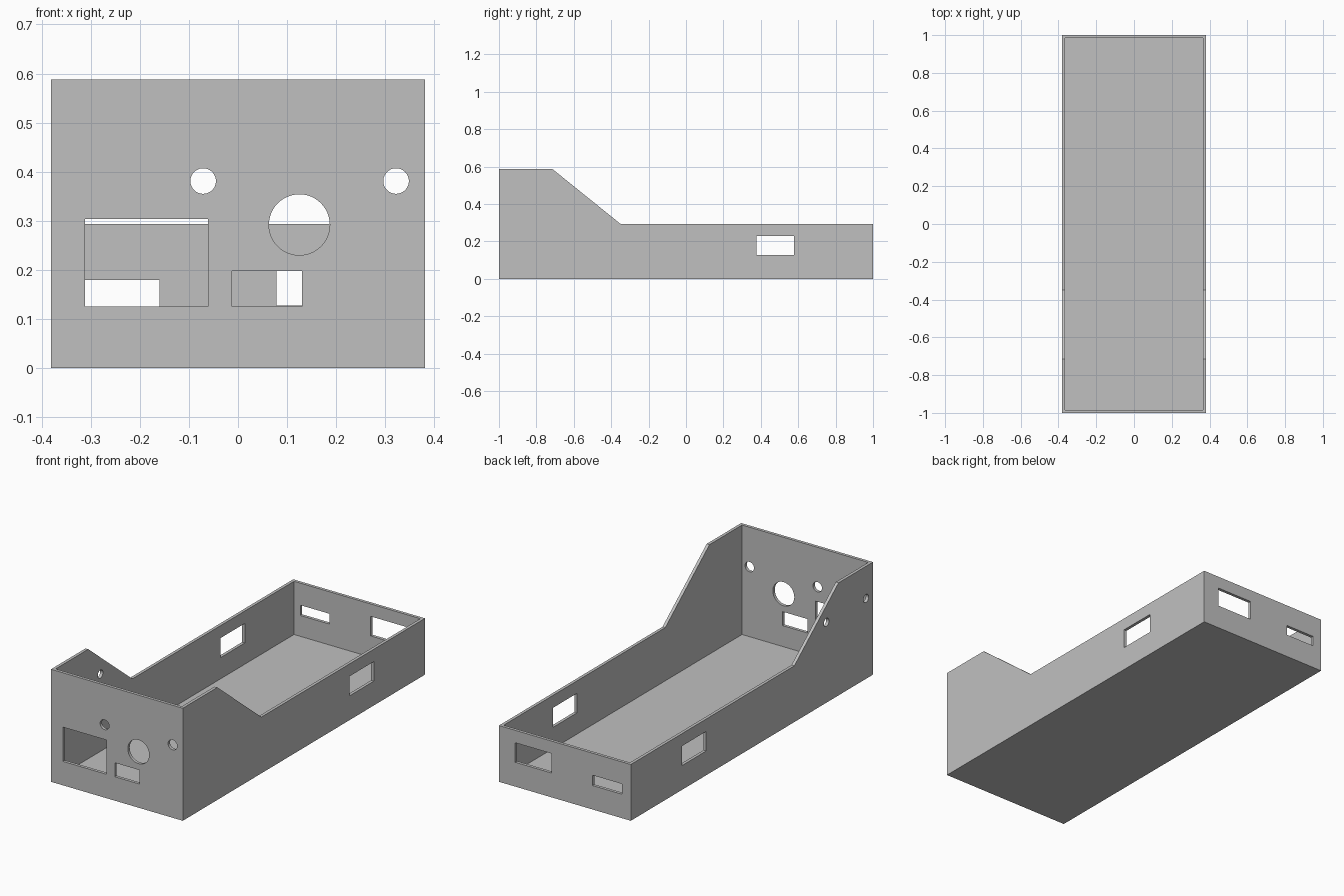
import bpy
import bmesh
from math import radians
from mathutils import Matrix, Vector

HALF_X, HALF_Y = 0.381, 1.0
WALL = 0.016
FLOOR = 0.016
LOW, HIGH = 0.294, 0.588

default = bpy.data.objects.get("Cube")
if default:
    bpy.data.objects.remove(default, do_unlink=True)

grey = bpy.data.materials.new("light_grey")
grey.use_nodes = True
colour = (0.53, 0.53, 0.53, 1)
grey.diffuse_color = colour
grey.node_tree.nodes["Principled BSDF"].inputs["Base Color"].default_value = colour


def make_object(name, bm):
    bmesh.ops.recalc_face_normals(bm, faces=bm.faces)
    mesh = bpy.data.meshes.new(name)
    bm.to_mesh(mesh)
    bm.free()
    mesh.materials.append(grey)
    obj = bpy.data.objects.new(name, mesh)
    bpy.context.collection.objects.link(obj)
    return obj


def box(name, low, high):
    low, high = Vector(low), Vector(high)
    bm = bmesh.new()
    bmesh.ops.create_cube(bm, size=1, matrix=Matrix.Translation((low + high) / 2)
                          @ Matrix.Diagonal((*(high - low), 1)))
    return make_object(name, bm)


def rod(name, centre, radius, axis):
    turn = Matrix.Rotation(radians(90), 4, "Y" if axis == "X" else "X")
    bm = bmesh.new()
    bmesh.ops.create_cone(bm, cap_ends=True, segments=48, radius1=radius, radius2=radius,
                          depth=WALL * 4, matrix=Matrix.Translation(centre) @ turn)
    return make_object(name, bm)


# Case: side profile with a raised front, extruded across the width
profile = [(-HALF_Y, 0), (HALF_Y, 0), (HALF_Y, LOW), (-0.35, LOW), (-0.715, HIGH), (-HALF_Y, HIGH)]
bm = bmesh.new()
side = bm.faces.new([bm.verts.new((-HALF_X, y, z)) for y, z in profile])
extruded = bmesh.ops.extrude_face_region(bm, geom=[side])["geom"]
bmesh.ops.translate(bm, vec=(2 * HALF_X, 0, 0),
                    verts=[v for v in extruded if isinstance(v, bmesh.types.BMVert)])
case = make_object("open_case", bm)

# Cavity, open at the top
cutters = [box("cavity", (WALL - HALF_X, WALL - HALF_Y, FLOOR), (HALF_X - WALL, HALF_Y - WALL, 1))]

# Rectangular ports in the front and back walls: wall y, x range, z range
T = WALL * 2
for wall, x0, x1, z0, z1 in [
    (-HALF_Y, -0.312, -0.061, 0.125, 0.304),
    (-HALF_Y, -0.012, 0.13, 0.125, 0.198),
    (HALF_Y, 0.078, 0.287, 0.127, 0.229),
    (HALF_Y, -0.329, -0.16, 0.125, 0.179),
]:
    cutters.append(box("end_port", (x0, wall - T, z0), (x1, wall + T, z1)))

# Matching window in each side wall
for wall in (-HALF_X, HALF_X):
    cutters.append(box("side_port", (wall - T, 0.377, 0.127), (wall + T, 0.578, 0.229)))

# Round holes in the front wall
for x, z, r in [(0.125, 0.292, 0.062), (-0.071, 0.381, 0.026), (0.322, 0.381, 0.026)]:
    cutters.append(rod("front_hole", (x, -HALF_Y, z), r, "Y"))

# Two small round holes in one side wall
for y in (-0.942, -0.615):
    cutters.append(rod("side_hole", (-HALF_X, y, 0.42), 0.021, "X"))

# Cut everything out and discard the cutters
for cutter in cutters:
    cutter.hide_render = True
    cut = case.modifiers.new(cutter.name, "BOOLEAN")
    cut.operation = "DIFFERENCE"
    cut.solver = "EXACT"
    cut.object = cutter

bpy.ops.object.select_all(action="DESELECT")
case.select_set(True)
bpy.context.view_layer.objects.active = case
for name in [m.name for m in case.modifiers]:
    bpy.ops.object.modifier_apply(modifier=name)
for cutter in cutters:
    bpy.data.objects.remove(cutter, do_unlink=True)
bpy.ops.object.shade_smooth_by_angle(angle=radians(30))
